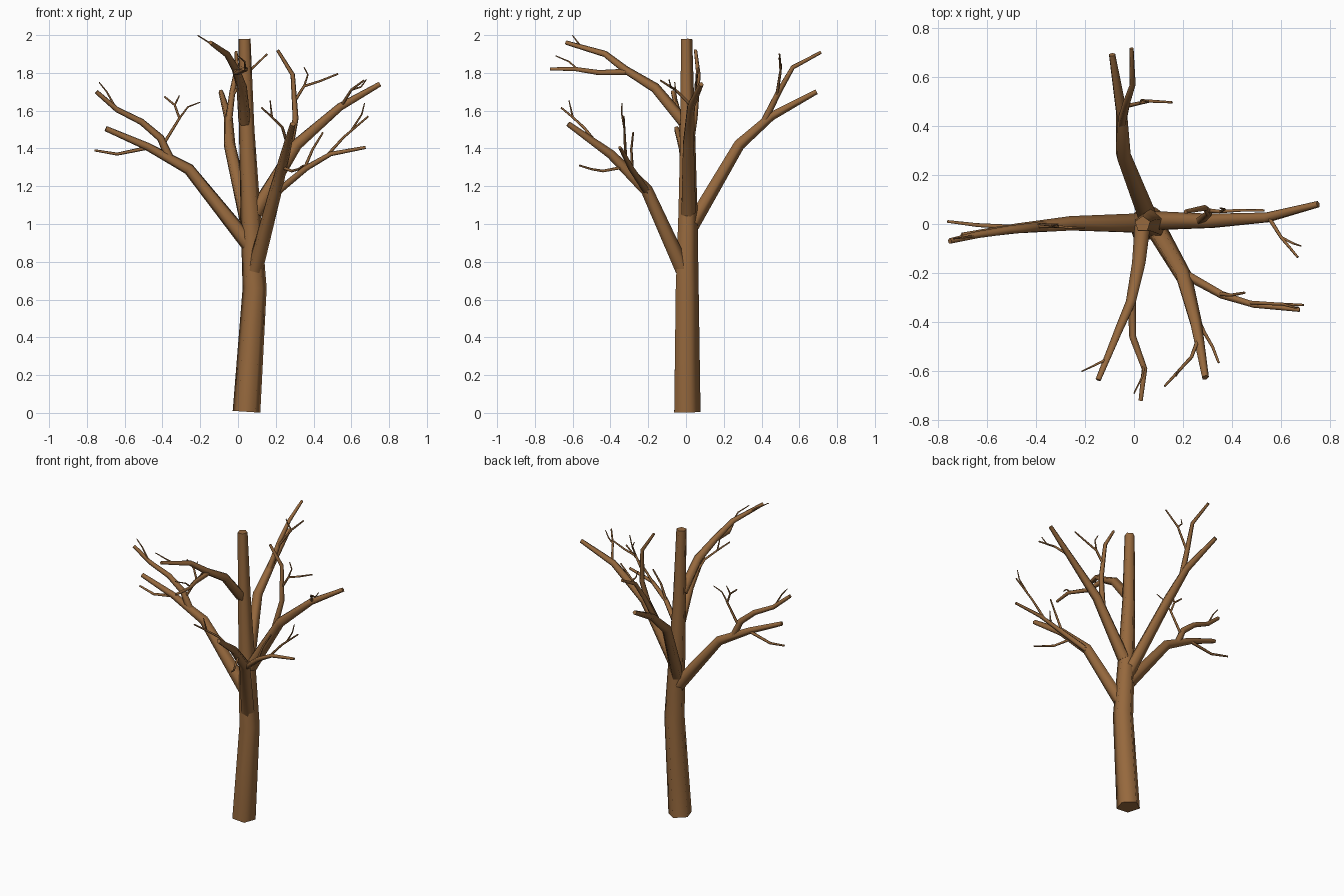
import bpy, bmesh, math
from mathutils import Vector

SIDES = 5
bark = bpy.data.materials.new("brown_bark")
bark.diffuse_color = (0.305, 0.14, 0.047, 1)


def tube(bm, points, radii):
    """Capped five-sided tube along points; radii is (start, end) or one per point."""
    pts = [Vector(p) for p in points]
    n = len(pts)
    if len(radii) != n:
        radii = [radii[0] + (radii[1] - radii[0]) * i / (n - 1) for i in range(n)]
    ref = Vector((0, 1, 0))
    first = (pts[1] - pts[0]).normalized()
    if abs(first.dot(ref)) > 0.8:
        ref = Vector((0, 0, 1))
    rings = []
    for i, p in enumerate(pts):
        t_in = (p - pts[max(i - 1, 0)]).normalized()
        t_out = (pts[min(i + 1, n - 1)] - p).normalized()
        t = (t_in + t_out).normalized()
        ref = (ref - t * ref.dot(t)).normalized()      # carry the frame along
        side = t.cross(ref)
        ring = []
        for k in range(SIDES):
            a = 2 * math.pi * k / SIDES
            ring.append(bm.verts.new(p + radii[i] * (ref * math.cos(a) + side * math.sin(a))))
        rings.append(ring)
    for a, b in zip(rings, rings[1:]):
        for k in range(SIDES):
            j = (k + 1) % SIDES
            bm.faces.new((a[k], a[j], b[j], b[k]))
    bm.faces.new(rings[0][::-1])
    bm.faces.new(rings[-1])


def limb(name, *tubes):
    """One object made of a main branch and its offshoots."""
    bm = bmesh.new()
    for points, radii in tubes:
        tube(bm, points, radii)
    bmesh.ops.recalc_face_normals(bm, faces=bm.faces[:])
    mesh = bpy.data.meshes.new(name)
    bm.to_mesh(mesh)
    bm.free()
    mesh.materials.append(bark)
    obj = bpy.data.objects.new(name, mesh)
    bpy.context.collection.objects.link(obj)
    bpy.ops.object.select_all(action='DESELECT')
    obj.select_set(True)
    bpy.context.view_layer.objects.active = obj
    bpy.ops.object.shade_smooth_by_angle(angle=math.radians(76))


TWIG = (0.009, 0.005)
TIP = (0.006, 0.003)

# Trunk
limb("trunk",
     ([(0.045, 0, 0.006), (0.088, 0, 0.66), (0.067, 0.005, 1.05),
       (0.046, 0.005, 1.5), (0.035, 0, 1.98)],
      (0.077, 0.067, 0.056, 0.043, 0.033)))

# Left limb, its upper fork and twigs
limb("left_limb",
     ([(0.06, 0, 0.89), (-0.26, 0.0, 1.29), (-0.48, -0.02, 1.41), (-0.70, -0.05, 1.505)],
      (0.045, 0.032, 0.022, 0.015)),
     ([(-0.36, -0.01, 1.345), (-0.41, -0.015, 1.455), (-0.51, -0.025, 1.54),
       (-0.64, -0.045, 1.605), (-0.75, -0.07, 1.70)], (0.024, 0.012)),
     ([(-0.47, -0.015, 1.405), (-0.64, -0.005, 1.37), (-0.76, 0.01, 1.39)], (0.011, 0.006)),
     ([(-0.39, -0.01, 1.43), (-0.31, -0.01, 1.56), (-0.335, -0.005, 1.63), (-0.39, 0, 1.675)], TWIG),
     ([(-0.31, -0.01, 1.56), (-0.265, -0.015, 1.62), (-0.20, -0.015, 1.645)], TIP),
     ([(-0.335, -0.005, 1.63), (-0.31, 0, 1.68)], TIP),
     ([(-0.65, -0.05, 1.62), (-0.695, -0.055, 1.70), (-0.735, -0.06, 1.75)], TIP))

# Right limb, its upright fork and twigs
limb("right_limb",
     ([(0.09, 0.01, 1.06), (0.31, 0.01, 1.42), (0.54, 0.025, 1.62), (0.75, 0.08, 1.74)],
      (0.042, 0.032, 0.022, 0.014)),
     ([(0.27, 0.015, 1.38), (0.305, 0.045, 1.56), (0.29, 0.065, 1.79), (0.21, 0.05, 1.92)],
      (0.02, 0.009)),
     ([(0.30, 0.055, 1.65), (0.35, 0.05, 1.73), (0.43, 0.055, 1.755), (0.53, 0.055, 1.795)], TWIG),
     ([(0.35, 0.05, 1.73), (0.37, 0.06, 1.79), (0.35, 0.065, 1.83)], TIP),
     ([(0.55, 0.025, 1.63), (0.60, -0.055, 1.71), (0.667, -0.135, 1.76)], TWIG),
     ([(0.60, -0.055, 1.71), (0.65, -0.08, 1.725), (0.68, -0.09, 1.765)], TIP))

# Back limb, its upper fork and twigs
limb("back_limb",
     ([(0.06, 0.01, 0.96), (-0.045, 0.28, 1.42), (-0.052, 0.45, 1.57), (-0.09, 0.69, 1.70)],
      (0.042, 0.032, 0.024, 0.014)),
     ([(-0.05, 0.41, 1.54), (-0.03, 0.49, 1.70), (-0.005, 0.565, 1.83), (-0.01, 0.715, 1.91)],
      (0.02, 0.009)),
     ([(-0.03, 0.48, 1.68), (0.06, 0.50, 1.81), (0.155, 0.495, 1.90)], TWIG),
     ([(0.06, 0.50, 1.81), (0.03, 0.505, 1.84), (0.025, 0.49, 1.88)], TIP))

# Low front limb, its side branch and twigs
limb("low_front_limb",
     ([(0.09, -0.02, 0.76), (0.20, -0.21, 1.18), (0.25, -0.40, 1.37), (0.29, -0.625, 1.53)],
      (0.044, 0.035, 0.026, 0.015)),
     ([(0.19, -0.195, 1.155), (0.36, -0.29, 1.295), (0.49, -0.33, 1.37), (0.675, -0.35, 1.405)],
      (0.02, 0.009)),
     ([(0.46, -0.32, 1.35), (0.56, -0.325, 1.46), (0.69, -0.33, 1.57)], TWIG),
     ([(0.60, -0.325, 1.495), (0.655, -0.34, 1.58), (0.67, -0.34, 1.64)], TIP),
     ([(0.35, -0.285, 1.29), (0.395, -0.29, 1.395), (0.45, -0.28, 1.485)], TWIG),
     ([(0.235, -0.33, 1.30), (0.285, -0.44, 1.28), (0.32, -0.50, 1.29), (0.345, -0.565, 1.31)], TWIG),
     ([(0.265, -0.46, 1.41), (0.235, -0.54, 1.51), (0.18, -0.60, 1.565), (0.125, -0.66, 1.615)], TWIG),
     ([(0.18, -0.60, 1.565), (0.17, -0.62, 1.655)], TIP))

# High front limb, its lower fork and twigs
limb("high_front_limb",
     ([(0.035, -0.015, 1.54), (0.02, -0.165, 1.72), (-0.012, -0.32, 1.815),
       (-0.06, -0.43, 1.90), (-0.145, -0.635, 1.96)], (0.034, 0.029, 0.022, 0.018, 0.012)),
     ([(-0.01, -0.30, 1.805), (-0.005, -0.46, 1.80), (0.043, -0.59, 1.82), (0.027, -0.72, 1.82)],
      (0.018, 0.009)),
     ([(0.04, -0.57, 1.815), (0.035, -0.62, 1.86), (0.0, -0.69, 1.89)], TIP),
     ([(-0.11, -0.55, 1.935), (-0.16, -0.575, 1.965), (-0.213, -0.60, 1.998)], TIP))
